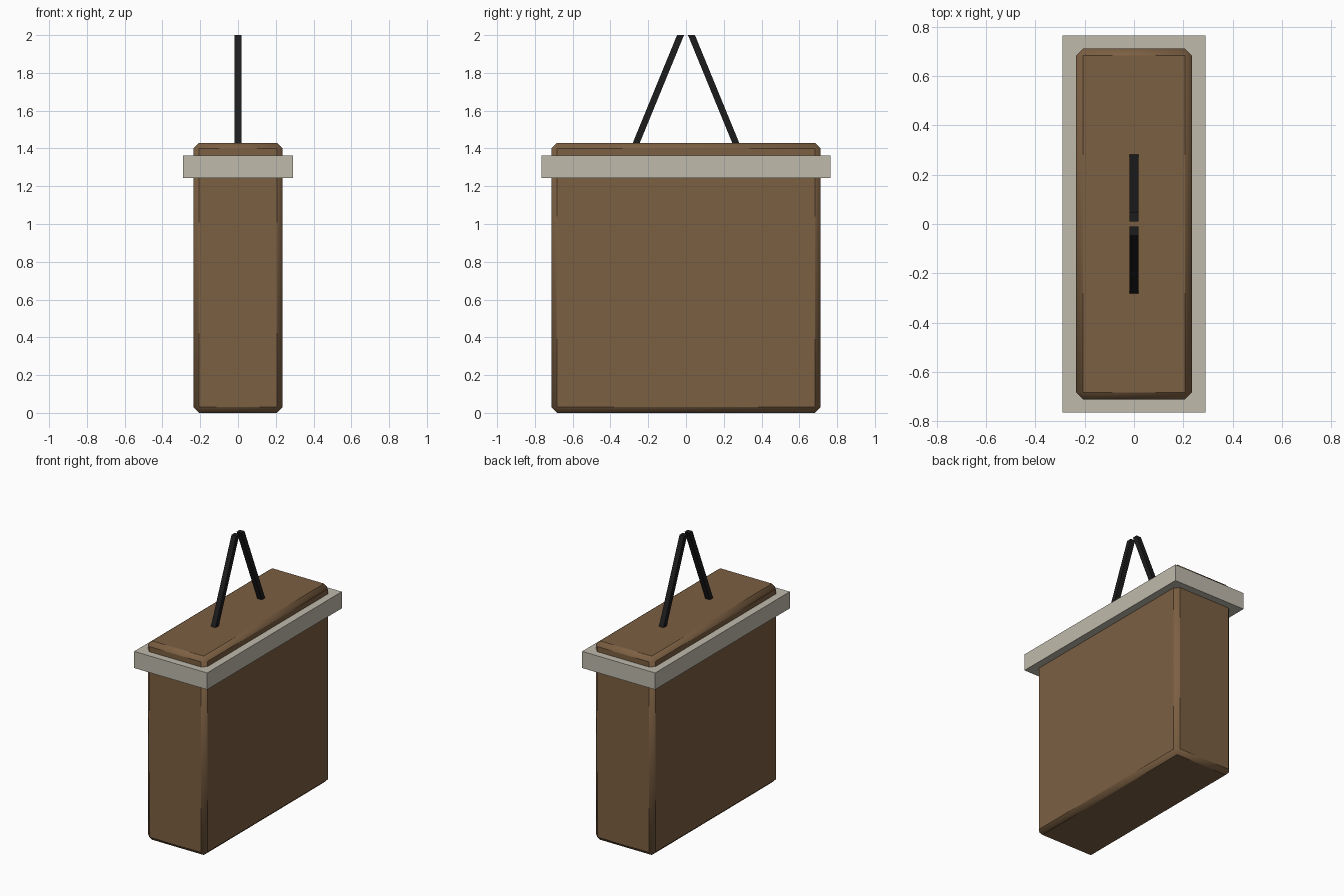
import bpy, bmesh

if "Cube" in bpy.data.objects:
    bpy.data.objects.remove(bpy.data.objects["Cube"])


def material(name, rgb):
    m = bpy.data.materials.new(name)
    m.diffuse_color = (*rgb, 1)
    m.use_nodes = True
    m.node_tree.nodes["Principled BSDF"].inputs["Base Color"].default_value = m.diffuse_color
    return m


def box(name, half_x, half_y, z0, z1, mat, shift=(0, 0)):
    """Box from z0 to z1; shift gives the y offset of its bottom and top faces."""
    bm = bmesh.new()
    bmesh.ops.create_cube(bm, size=2)
    for v in bm.verts:
        top = v.co.z > 0
        v.co = (v.co.x * half_x, v.co.y * half_y + shift[top], z1 if top else z0)
    mesh = bpy.data.meshes.new(name)
    bm.to_mesh(mesh)
    bm.free()
    mesh.materials.append(mat)
    ob = bpy.data.objects.new(name, mesh)
    bpy.context.collection.objects.link(ob)
    return ob


brown = material("brown", (0.2, 0.115, 0.055))
stone = material("pale_grey", (0.52, 0.49, 0.41))
black = material("black", (0.012, 0.012, 0.012))

# Body with softened edges
body = box("body", 0.236, 0.713, 0, 1.43, brown)
bevel = body.modifiers.new("bevel", "BEVEL")
bevel.width = 0.03
bevel.segments = 1
bpy.context.view_layer.objects.active = body
body.select_set(True)
bpy.ops.object.shade_smooth_by_angle(angle=1.05)
# keep the bevel before the smoothing
while body.modifiers[0].name != "bevel":
    body.modifiers.move(body.modifiers.find("bevel"), 0)

# Band around the upper part
box("band", 0.29, 0.765, 1.243, 1.363, stone)

# Two leaning hanger straps with level ends
for side, label in ((-1, "front"), (1, "back")):
    box(label + "_strap", 0.0185, 0.0185, 1.425, 2.0, black,
        shift=(side * 0.265, side * 0.029))
